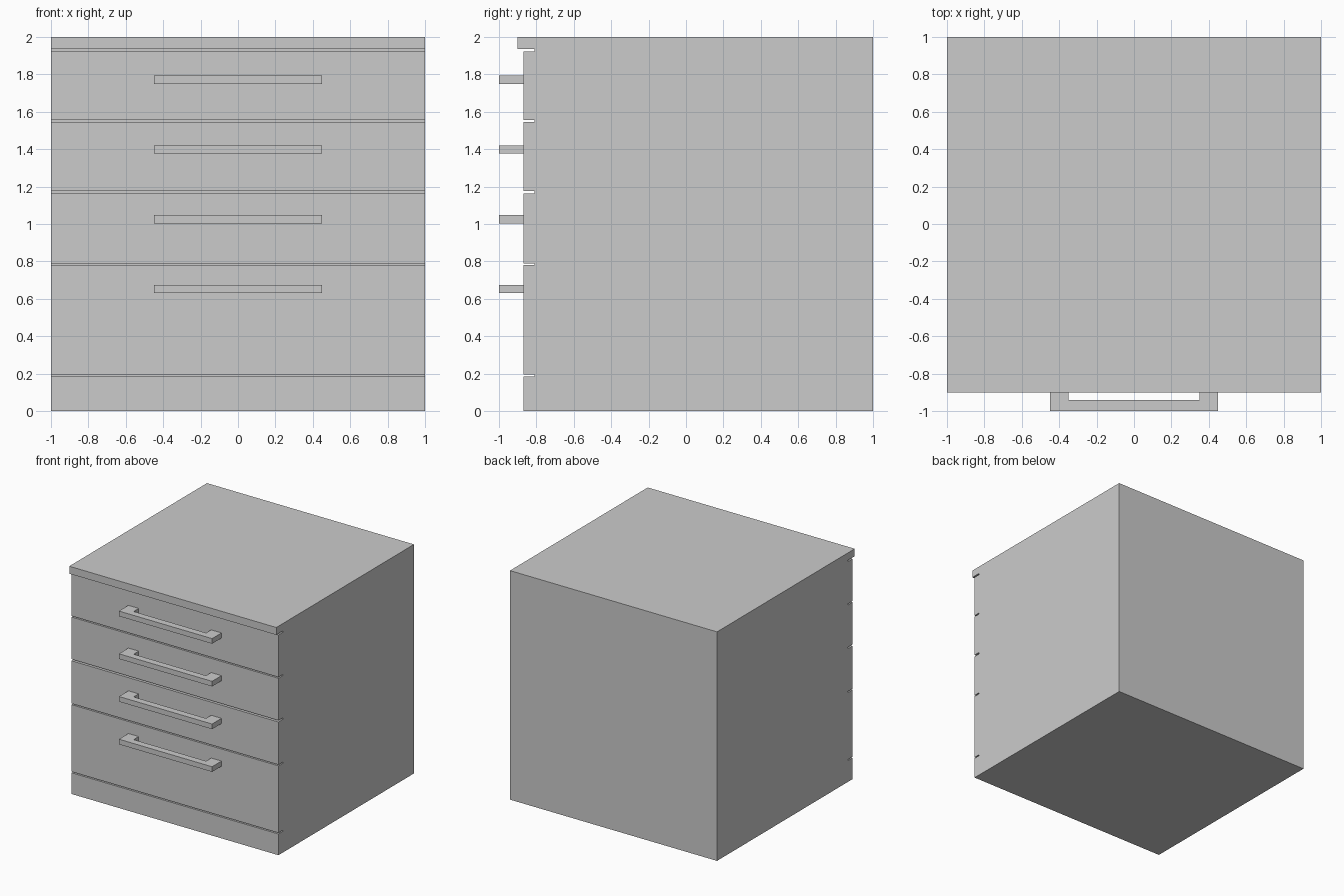
import bpy
import bmesh
from mathutils import Vector

if "Cube" in bpy.data.objects:
    bpy.data.objects.remove(bpy.data.objects["Cube"])


def extrude_profile(name, points, offset):
    """Solid made by extruding a closed outline along offset."""
    bm = bmesh.new()
    face = bm.faces.new([bm.verts.new(p) for p in points])
    result = bmesh.ops.extrude_face_region(bm, geom=[face], use_keep_orig=True)
    moved = [v for v in result["geom"] if isinstance(v, bmesh.types.BMVert)]
    bmesh.ops.translate(bm, verts=moved, vec=Vector(offset))
    bmesh.ops.recalc_face_normals(bm, faces=bm.faces)
    mesh = bpy.data.meshes.new(name)
    bm.to_mesh(mesh)
    bm.free()
    obj = bpy.data.objects.new(name, mesh)
    bpy.context.collection.objects.link(obj)
    return obj


FRONT, GROOVE, TOP_LIP, BACK = -0.87, -0.81, -0.90, 1.0

# Cabinet: side outline with shadow gaps between plinth, drawers and top
gaps = [(0.185, 0.195), (0.78, 0.79), (1.163, 1.177), (1.545, 1.555), (1.923, 1.935)]
outline = [(BACK, 0), (FRONT, 0)]
for low, high in gaps:
    lip = TOP_LIP if high == gaps[-1][1] else FRONT
    outline += [(FRONT, low), (GROOVE, low), (GROOVE, high), (lip, high)]
outline += [(TOP_LIP, 2), (BACK, 2)]
extrude_profile("drawer_cabinet", [(-1, y, z) for y, z in outline], (2, 0, 0))

# Bracket-shaped drawer handles
half = [(0.35, FRONT), (0.45, FRONT), (0.45, -1.0)]
bracket = half + [(-x, y) for x, y in reversed(half)] + [(-0.35, -0.94), (0.35, -0.94)]
for i in range(4):
    z = 0.63 + i * 0.373
    extrude_profile(f"drawer_handle_{i + 1}", [(x, y, z) for x, y in bracket], (0, 0, 0.045))
